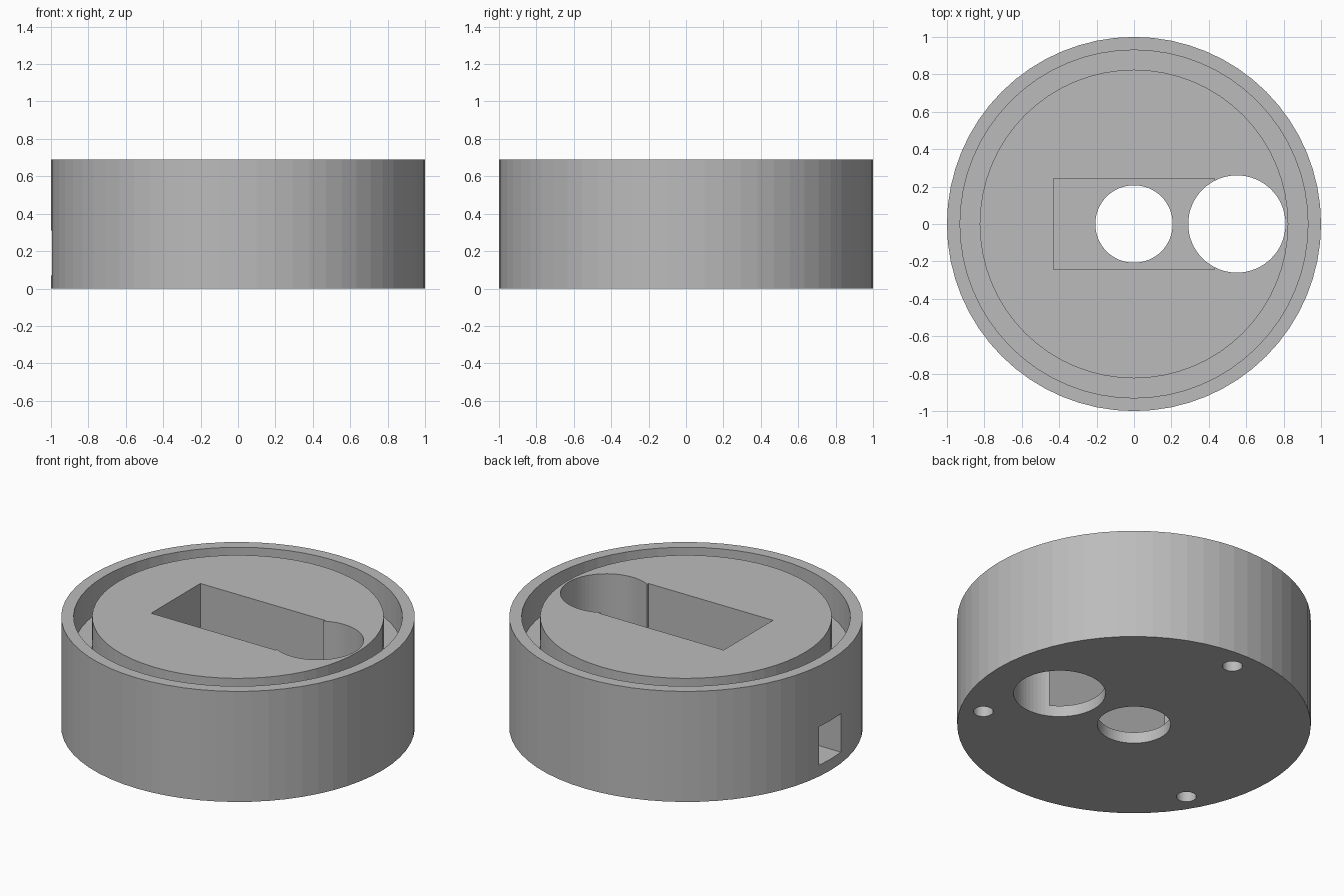
import bpy, bmesh, math
from mathutils import Matrix, Vector

if "Cube" in bpy.data.objects:
    bpy.data.objects.remove(bpy.data.objects["Cube"], do_unlink=True)

HEIGHT, FLOOR, GROOVE_Z = 0.69, 0.07, 0.49
SEGMENTS = 64

grey = bpy.data.materials.new("plain grey")
grey.use_nodes = True
grey.diffuse_color = (0.5, 0.5, 0.5, 1)
grey.node_tree.nodes["Principled BSDF"].inputs["Base Color"].default_value = grey.diffuse_color


def add_object(name, bm):
    bmesh.ops.recalc_face_normals(bm, faces=bm.faces)
    mesh = bpy.data.meshes.new(name)
    bm.to_mesh(mesh)
    bm.free()
    mesh.materials.append(grey)
    obj = bpy.data.objects.new(name, mesh)
    bpy.context.collection.objects.link(obj)
    return obj


def cylinder(name, x, y, radius, z0, z1, segments=SEGMENTS):
    bm = bmesh.new()
    bmesh.ops.create_cone(bm, cap_ends=True, segments=segments, radius1=radius, radius2=radius,
                          depth=z1 - z0, matrix=Matrix.Translation((x, y, (z0 + z1) / 2)))
    return add_object(name, bm)


def box(name, low, high):
    low, high = Vector(low), Vector(high)
    bm = bmesh.new()
    bmesh.ops.create_cube(bm, size=1, matrix=Matrix.Translation((low + high) / 2)
                          @ Matrix.Diagonal((high - low).to_4d()))
    return add_object(name, bm)


def cut(target, cutter):
    mod = target.modifiers.new(cutter.name, 'BOOLEAN')
    mod.operation, mod.solver, mod.object = 'DIFFERENCE', 'EXACT', cutter
    bpy.context.view_layer.objects.active = target
    bpy.ops.object.modifier_apply(modifier=mod.name)
    bpy.data.objects.remove(cutter, do_unlink=True)


# Round body: rim, ring groove and raised centre from one turned profile
profile = [(1, 0), (1, HEIGHT), (0.93, HEIGHT), (0.93, GROOVE_Z), (0.825, GROOVE_Z), (0.825, HEIGHT)]
bm = bmesh.new()
rings = [[bm.verts.new((r * math.cos(a), r * math.sin(a), z))
          for a in (math.tau * i / SEGMENTS for i in range(SEGMENTS))] for r, z in profile]
for low, high in zip(rings, rings[1:]):
    for i in range(SEGMENTS):
        j = (i + 1) % SEGMENTS
        bm.faces.new((low[i], low[j], high[j], high[i]))
bm.faces.new(rings[0])
bm.faces.new(rings[-1])
body = add_object("round_housing", bm)

# Rectangular pocket, round through well, and central bottom opening
cut(body, box("pocket", (-0.43, -0.243, FLOOR), (0.43, 0.243, 1)))
cut(body, cylinder("round_well", 0.55, 0, 0.26, -0.1, 1))
cut(body, cylinder("centre_hole", 0, 0, 0.207, -0.1, 0.2))

# Side slot leading into the pocket
cut(body, box("side_slot", (-1.1, -0.107, FLOOR), (-0.4, 0.107, 0.31)))

# Three blind holes in the underside
for degrees in (90, 210, 330):
    a = math.radians(degrees)
    cut(body, cylinder("foot_hole", 0.866 * math.cos(a), 0.866 * math.sin(a), 0.056, -0.1, 0.3, 32))
